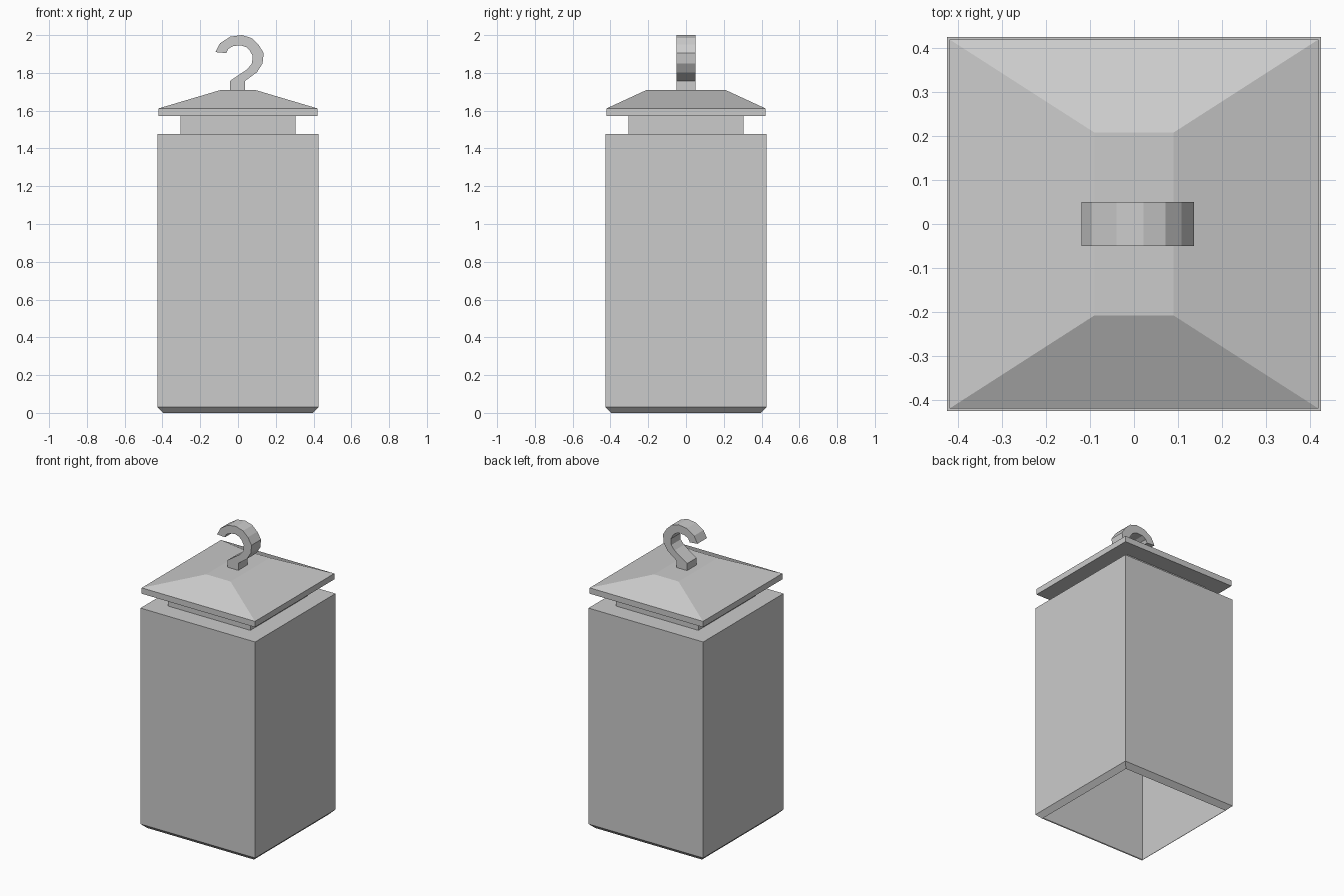
import bpy, bmesh

if "Cube" in bpy.data.objects:
    bpy.data.objects.remove(bpy.data.objects["Cube"])


def finish(name, bm):
    bmesh.ops.recalc_face_normals(bm, faces=bm.faces)
    mesh = bpy.data.meshes.new(name)
    bm.to_mesh(mesh)
    bm.free()
    obj = bpy.data.objects.new(name, mesh)
    bpy.context.collection.objects.link(obj)
    return obj


def loft(name, rings, bottom=True, top=True):
    """Stack rectangular rings given as (half_x, half_y, z)."""
    bm = bmesh.new()
    loops = [[bm.verts.new((sx * hx, sy * hy, z))
              for sx, sy in ((-1, -1), (1, -1), (1, 1), (-1, 1))]
             for hx, hy, z in rings]
    for a, b in zip(loops, loops[1:]):
        for i in range(4):
            j = (i + 1) % 4
            bm.faces.new((a[i], a[j], b[j], b[i]))
    if bottom:
        bm.faces.new(loops[0][::-1])
    if top:
        bm.faces.new(loops[-1])
    return finish(name, bm)


# Square shade: a thin shell, open underneath, with a chamfered lower lip
loft("lantern_body", [(0.395, 0.395, 0), (0.425, 0.425, 0.03),
                      (0.425, 0.425, 1.477)], bottom=False)

# Recessed neck between body and roof
loft("neck", [(0.305, 0.305, 1.477), (0.305, 0.305, 1.573)],
     bottom=False, top=False)

# Hipped roof with a flat rim and a flat top
loft("roof", [(0.42, 0.42, 1.573), (0.42, 0.42, 1.612), (0.09, 0.208, 1.71)])

# Hook: matching outer and inner outlines (x, z), given thickness along y
outer = [(-0.12, 1.91), (-0.095, 1.957), (-0.04, 1.992), (0.022, 2.0),
         (0.072, 1.984), (0.108, 1.95), (0.136, 1.905), (0.13, 1.85),
         (0.1, 1.803), (0.037, 1.757), (0.037, 1.705)]
inner = [(-0.062, 1.905), (-0.052, 1.927), (-0.025, 1.942), (0.015, 1.946),
         (0.045, 1.936), (0.062, 1.918), (0.078, 1.89), (0.074, 1.85),
         (0.05, 1.82), (-0.043, 1.757), (-0.043, 1.705)]
bm = bmesh.new()
sections = [[bm.verts.new((x, y, z)) for (x, z), y in
             ((o, -0.05), (o, 0.05), (i, 0.05), (i, -0.05))]
            for o, i in zip(outer, inner)]
for a, b in zip(sections, sections[1:]):
    for i in range(4):
        j = (i + 1) % 4
        bm.faces.new((a[i], a[j], b[j], b[i]))
bm.faces.new(sections[0])
bm.faces.new(sections[-1])
finish("hook", bm)
